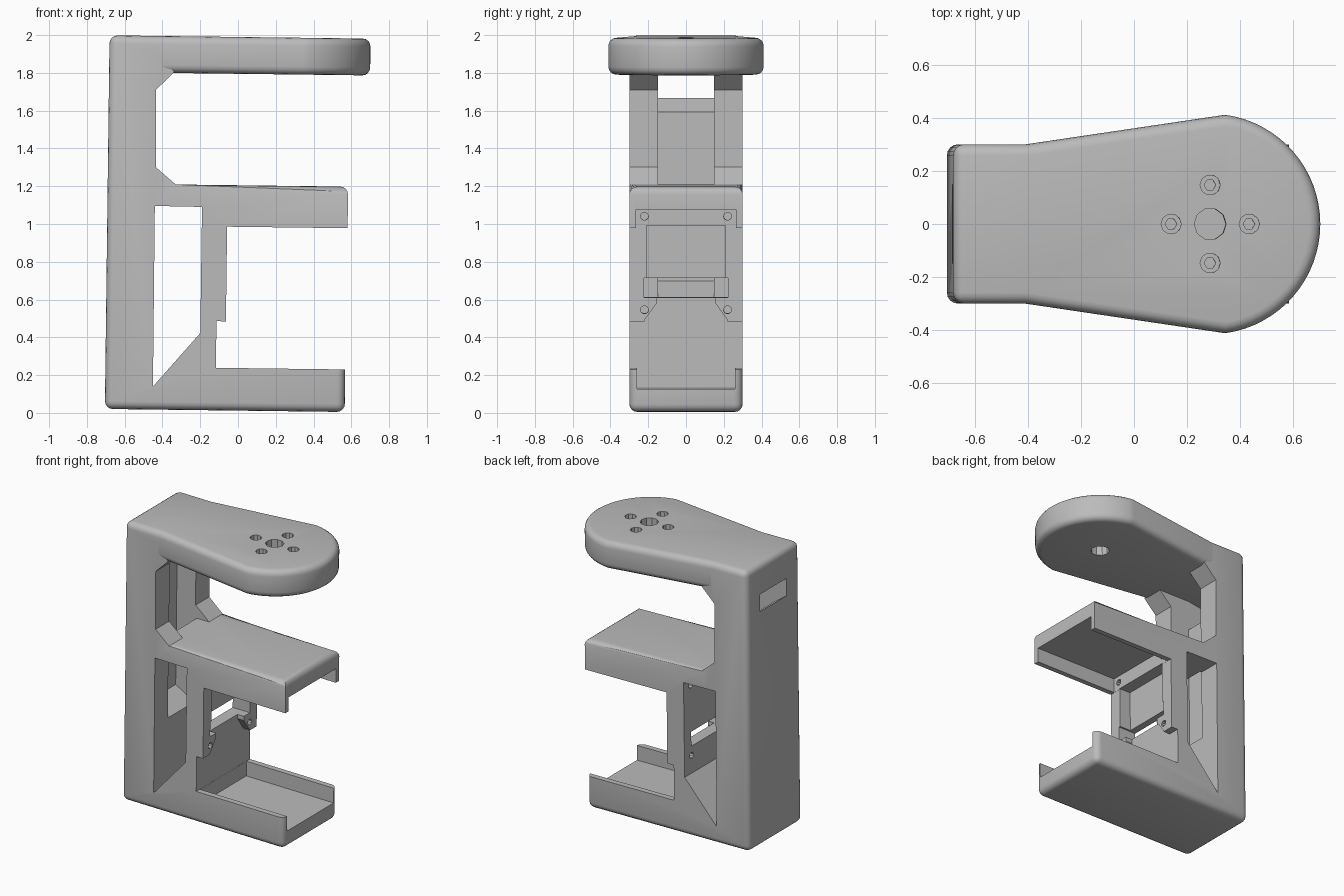
import bpy, bmesh, math
from mathutils import Vector

if "Cube" in bpy.data.objects:
    bpy.data.objects.remove(bpy.data.objects["Cube"])

TILT = 0.0125      # the whole stand leans very slightly
FILLET = 0.042
BOTTOM, TOP = 0.012, 1.99
BACK, ARM_TOP = -0.705, 1.205

grey = bpy.data.materials.new("plain_grey")
grey.use_nodes = True
grey.diffuse_color = (0.5, 0.5, 0.5, 1)
grey.node_tree.nodes["Principled BSDF"].inputs["Base Color"].default_value = (0.5, 0.5, 0.5, 1)


def prism(name, points, axis, low, high, round_rule=None, radius=FILLET):
    """Extrude a 2D outline along an axis; fillet the edges picked by round_rule."""
    place = {"X": lambda a, b, t: (t, a, b),
             "Y": lambda a, b, t: (a, t, b),
             "Z": lambda a, b, t: (a, b, t)}[axis]
    bm = bmesh.new()
    base = bm.faces.new([bm.verts.new(place(a, b, low)) for a, b in points])
    grown = bmesh.ops.extrude_face_region(bm, geom=[base])["geom"]
    shift = Vector(place(0, 0, high - low))
    bmesh.ops.translate(bm, vec=shift, verts=[g for g in grown if isinstance(g, bmesh.types.BMVert)])
    bmesh.ops.recalc_face_normals(bm, faces=bm.faces[:])
    if round_rule:
        edges = [e for e in bm.edges if round_rule(e.verts[0].co, e.verts[1].co)]
        bmesh.ops.bevel(bm, geom=edges, offset=radius, segments=4, profile=0.5,
                        affect="EDGES", clamp_overlap=True)
    mesh = bpy.data.meshes.new(name)
    bm.to_mesh(mesh)
    bm.free()
    mesh.materials.append(grey)
    obj = bpy.data.objects.new(name, mesh)
    bpy.context.collection.objects.link(obj)
    obj.rotation_euler.y = TILT
    return obj


def box(name, x, y, z):
    return prism(name, [(x[0], z[0]), (x[1], z[0]), (x[1], z[1]), (x[0], z[1])], "Y", *y)


def circle(a, b, radius, sides):
    return [(a + radius * math.cos(math.tau * i / sides),
             b + radius * math.sin(math.tau * i / sides)) for i in range(sides)]


def carve(target, cutters):
    bpy.context.view_layer.objects.active = target
    for cutter in cutters:
        cutter.hide_render = True
        mod = target.modifiers.new("cut", "BOOLEAN")
        mod.operation, mod.solver, mod.object = "DIFFERENCE", "EXACT", cutter
        bpy.ops.object.modifier_apply(modifier=mod.name)
        bpy.data.objects.remove(cutter)


# Column, lower tray, device post and middle arm from one side profile
profile = [(BACK, BOTTOM), (0.565, BOTTOM), (0.565, 0.237), (-0.12, 0.237),
           (-0.12, 0.484), (-0.07, 0.484), (-0.07, 0.985), (0.568, 0.985),
           (0.568, ARM_TOP), (-0.345, ARM_TOP), (-0.451, 1.295), (-0.455, 1.705),
           (-0.36, 1.8), (-0.42, 1.9), (-0.42, TOP), (BACK, TOP)]


def outer_edge(a, b):
    def both(test):
        return test(a) and test(b)
    return (both(lambda v: v.z < BOTTOM + 0.01) or both(lambda v: v.x < BACK + 0.01)
            or (both(lambda v: v.z > TOP - 0.01) and a.y * b.y > 0)
            or both(lambda v: abs(v.z - ARM_TOP) < 0.01 and v.x > 0)
            or (both(lambda v: abs(v.z - ARM_TOP) < 0.01) and a.y * b.y > 0)
            or (both(lambda v: v.x > 0.5 and v.z < 0.3) and a.y * b.y > 0))


frame = prism("stand_frame", profile, "Y", -0.3, 0.3, outer_edge)

window = [(-0.452, 0.134), (-0.205, 0.42), (-0.204, 1.088), (-0.454, 1.09)]
channel = [(-0.44, 0.6), (-0.44, ARM_TOP), (-0.3, ARM_TOP), (-0.3, 1.796), (-0.6, 1.796),
           (-0.75, 1.772), (-0.75, 1.69), (-0.6, 1.585), (-0.6, 0.69)]
boss_gap = [(-0.22, 0.45), (0.22, 0.45), (0.22, 0.49), (0.155, 0.58), (0.155, 0.64),
            (-0.155, 0.64), (-0.155, 0.58), (-0.22, 0.49)]
cutters = [
    prism("side_window", window, "Y", -0.5, 0.5),
    prism("cable_channel", channel, "Y", -0.148, 0.148),
    box("arm_hollow", (-0.069, 0.8), (-0.265, 0.265), (0.9, 1.085)),
    box("tray_hollow", (-0.119, 0.8), (-0.26, 0.26), (0.133, 0.4)),
    box("post_pocket", (-0.155, 0), (-0.21, 0.21), (0.7, 0.99)),
    box("post_slot", (-0.3, 0), (-0.222, 0.222), (0.61, 0.712)),
    prism("boss_gap", boss_gap, "X", -0.12, 0),
]
# Screw holes in the post corners
for y in (-0.22, 0.22):
    for z in (0.545, 1.04):
        cutters.append(prism("post_screw_hole", circle(y, z, 0.021, 10), "X", -0.3, 0))
carve(frame, cutters)

# Top plate widening into a round end
ARC_X, ARC_R = 0.262, 0.415
outline = [(-0.6, -0.297), (-0.43, -0.3)]
for i in range(33):
    t = math.radians(-82 + 164 * i / 32)
    outline.append((ARC_X + ARC_R * math.cos(t), ARC_R * math.sin(t)))
outline += [(-0.43, 0.3), (-0.6, 0.297)]


def rim(a, b):
    return abs(a.z - b.z) < 0.01 and not (a.x < -0.5 and b.x < -0.5)


plate = prism("top_plate", outline, "Z", 1.795, TOP, rim)
cutters = [prism("centre_hole", circle(ARC_X, 0, 0.06, 10), "Z", 1.7, 2.1)]
for i in range(4):
    x = ARC_X + 0.147 * math.cos(i * math.pi / 2)
    y = 0.147 * math.sin(i * math.pi / 2)
    cutters.append(prism("screw_head_hole", circle(x, y, 0.038, 10), "Z", 1.93, 2.1))
    cutters.append(prism("screw_shaft_hole", circle(x, y, 0.022, 6), "Z", 1.83, 2.0))
carve(plate, cutters)

# Smooth fillets, sharp corners
for obj in (frame, plate):
    bpy.ops.object.select_all(action="DESELECT")
    obj.select_set(True)
    bpy.context.view_layer.objects.active = obj
    bpy.ops.object.shade_smooth_by_angle(angle=math.radians(30))
